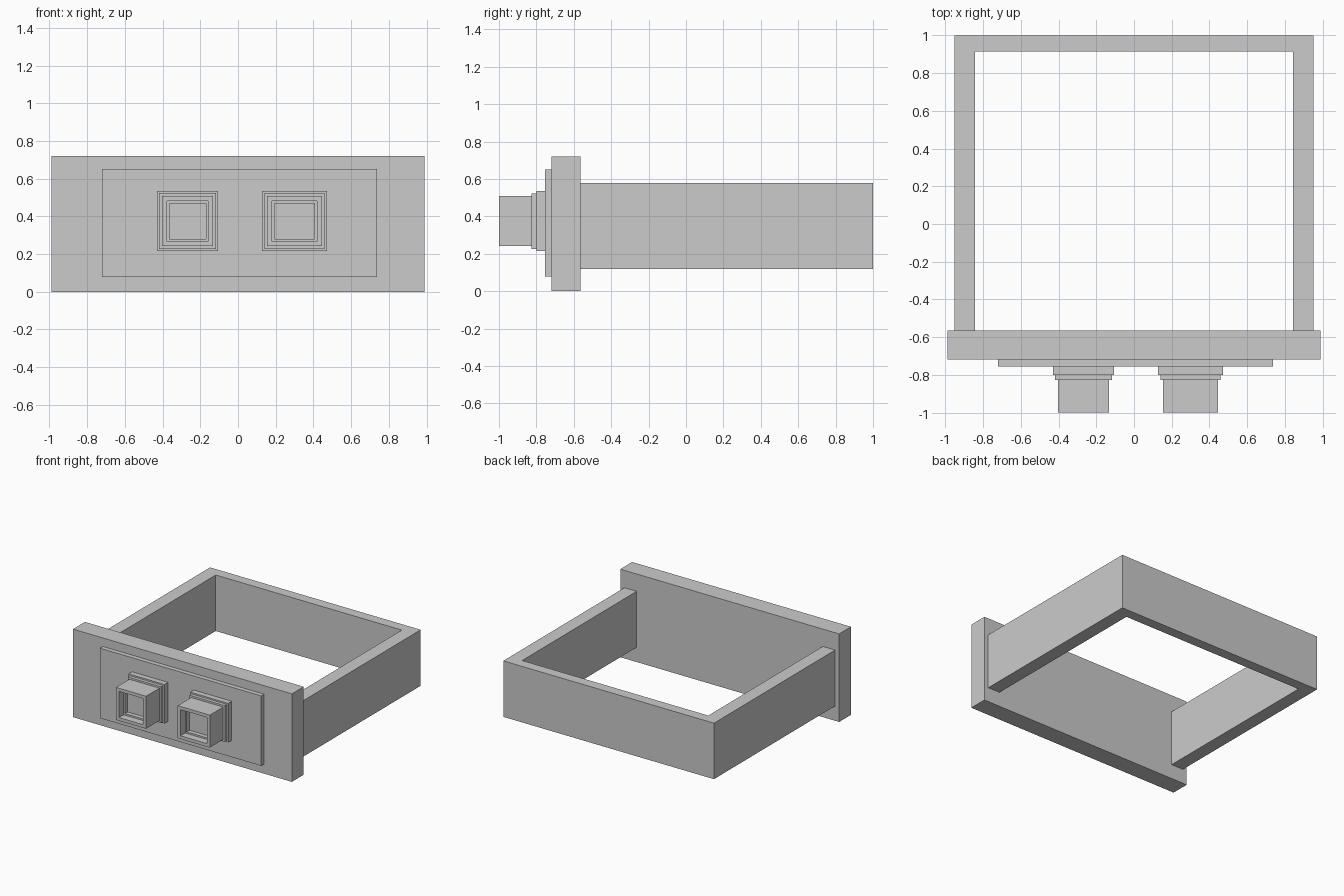
import bpy, bmesh

if "Cube" in bpy.data.objects:
    bpy.data.objects.remove(bpy.data.objects["Cube"])


def finish(name, bm):
    bmesh.ops.recalc_face_normals(bm, faces=bm.faces)
    mesh = bpy.data.meshes.new(name)
    bm.to_mesh(mesh)
    bm.free()
    obj = bpy.data.objects.new(name, mesh)
    bpy.context.collection.objects.link(obj)
    return obj


def loft(name, sections):
    """Skin rectangles (x0, x1, z0, z1, y) in order and cap both ends."""
    bm = bmesh.new()
    rings = [[bm.verts.new(p) for p in ((x0, y, z0), (x1, y, z0), (x1, y, z1), (x0, y, z1))]
             for x0, x1, z0, z1, y in sections]
    for a, b in zip(rings, rings[1:]):
        for i in range(4):
            j = (i + 1) % 4
            bm.faces.new((a[i], a[j], b[j], b[i]))
    bm.faces.new(rings[0])
    bm.faces.new(rings[-1])
    return finish(name, bm)


def box(name, x0, x1, y0, y1, z0, z1):
    return loft(name, [(x0, x1, z0, z1, y0), (x0, x1, z0, z1, y1)])


# Drawer front and its raised plate
box("drawer_front", -0.99, 0.99, -0.718, -0.565, 0, 0.72)
box("raised_plate", -0.72, 0.738, -0.755, -0.718, 0.078, 0.65)

# U-shaped drawer frame: two sides and back, open top and bottom
outline = [(-0.953, -0.565), (-0.953, 1), (0.953, 1), (0.953, -0.565),
           (0.842, -0.565), (0.842, 0.915), (-0.842, 0.915), (-0.842, -0.565)]
bm = bmesh.new()
low, high = [[bm.verts.new((x, y, z)) for x, y in outline] for z in (0.12, 0.578)]
for i in range(8):
    j = (i + 1) % 8
    bm.faces.new((low[i], low[j], high[j], high[i]))
for ring in (low, high):
    for quad in ((0, 1, 6, 7), (1, 2, 5, 6), (2, 3, 4, 5)):
        bm.faces.new([ring[k] for k in quad])
finish("drawer_frame", bm)

# Square stepped knobs with a stepped recess: (inset, y) from base to recess floor
steps = [(0, -0.755), (0, -0.80), (0.012, -0.80), (0.012, -0.827), (0.027, -0.827),
         (0.027, -1), (0.053, -1), (0.053, -0.94), (0.066, -0.94), (0.066, -0.905)]
for name, x0, x1 in (("left_knob", -0.43, -0.105), ("right_knob", 0.128, 0.472)):
    loft(name, [(x0 + d, x1 - d, 0.215 + d, 0.535 - d, y) for d, y in steps])
